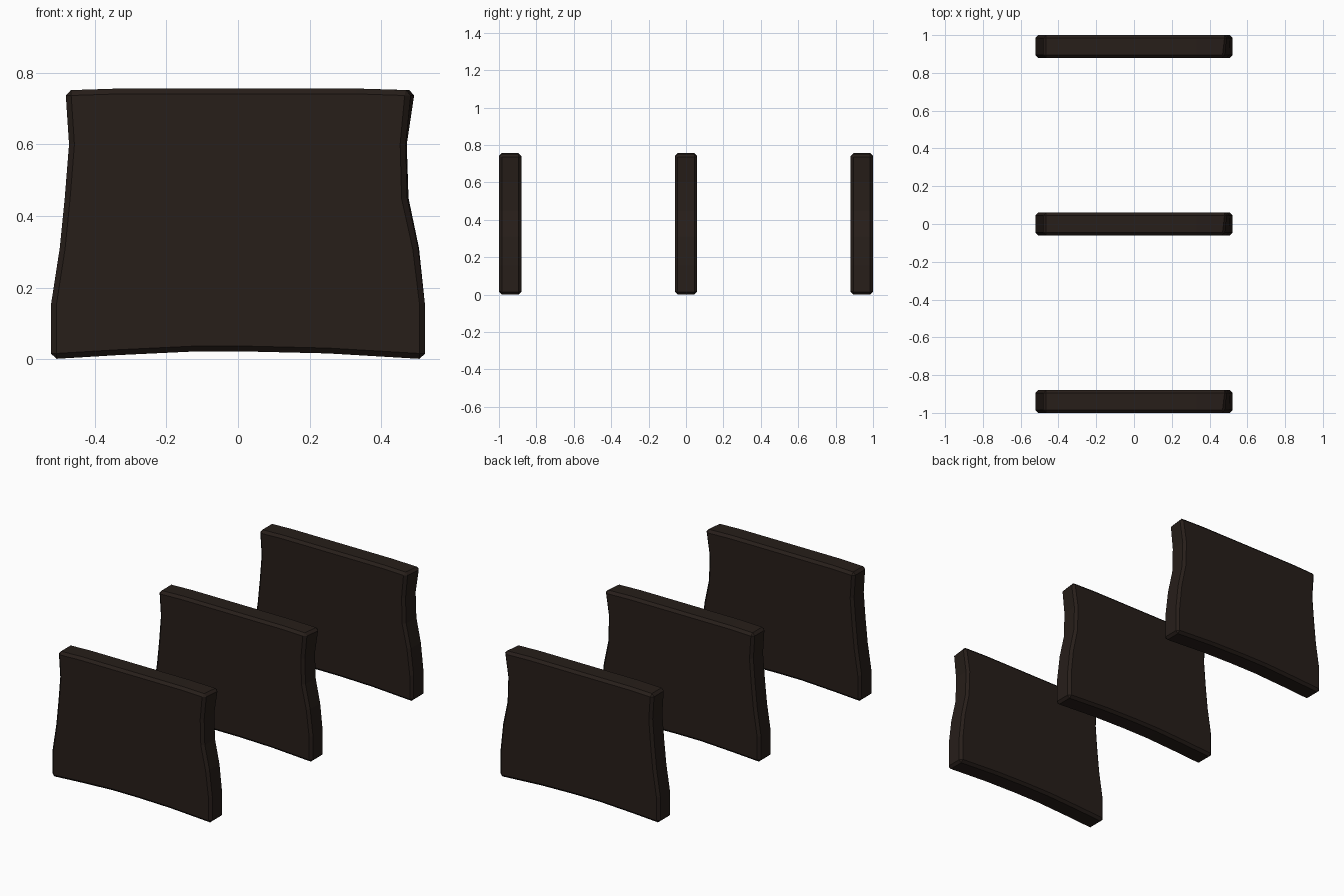
import bpy, bmesh

if "Cube" in bpy.data.objects:
    bpy.data.objects.remove(bpy.data.objects["Cube"])

mat = bpy.data.materials.new("dark_wood")
mat.diffuse_color = (0.020, 0.013, 0.010, 1)
mat.use_nodes = True
mat.node_tree.nodes["Principled BSDF"].inputs["Base Color"].default_value = mat.diffuse_color

# Outline of a panel: (x at front, x at back, z), counter-clockwise from bottom left
OUTLINE = [
    (-0.522, -0.522, 0.0), (-0.34, -0.34, 0.011), (-0.13, -0.13, 0.021),
    (0.04, 0.04, 0.021), (0.25, 0.25, 0.016), (0.522, 0.522, 0.0),
    (0.522, 0.522, 0.155), (0.503, 0.506, 0.31), (0.472, 0.477, 0.45),
    (0.468, 0.472, 0.60), (0.482, 0.496, 0.751), (0.33, 0.33, 0.756),
    (-0.33, -0.33, 0.756), (-0.482, -0.482, 0.751), (-0.472, -0.472, 0.60),
    (-0.484, -0.484, 0.45), (-0.498, -0.498, 0.31), (-0.522, -0.522, 0.155),
]


def panel(name, y, half=0.06):
    bm = bmesh.new()
    front = [bm.verts.new((xf, y - half, z)) for xf, xb, z in OUTLINE]
    back = [bm.verts.new((xb, y + half, z)) for xf, xb, z in OUTLINE]
    bm.faces.new(front)
    bm.faces.new(back[::-1])
    n = len(front)
    for i in range(n):
        j = (i + 1) % n
        bm.faces.new((front[j], front[i], back[i], back[j]))
    bmesh.ops.recalc_face_normals(bm, faces=bm.faces)
    mesh = bpy.data.meshes.new(name)
    bm.to_mesh(mesh)
    bm.free()
    mesh.materials.append(mat)
    obj = bpy.data.objects.new(name, mesh)
    bpy.context.collection.objects.link(obj)
    # Chamfered rims and corners
    bevel = obj.modifiers.new("chamfer", 'BEVEL')
    bevel.width = 0.015
    bevel.segments = 1
    bevel.limit_method = 'ANGLE'
    bevel.angle_limit = 0.7
    return obj


# Three upright panels in a row
for name, y in (("front_panel", -0.94), ("middle_panel", 0.0), ("back_panel", 0.94)):
    panel(name, y)
